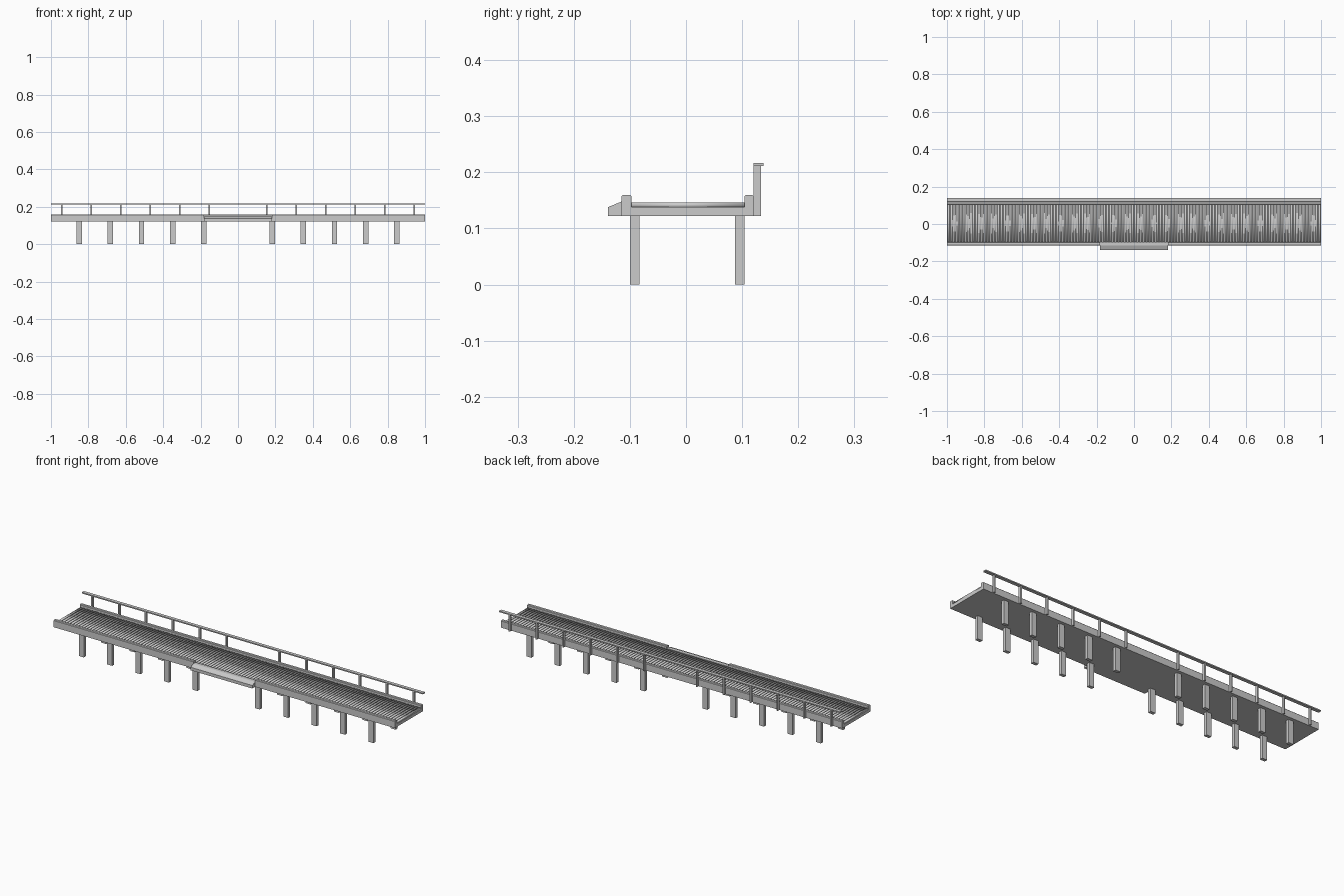
import bpy, bmesh

if "Cube" in bpy.data.objects:
    bpy.data.objects.remove(bpy.data.objects["Cube"])

grey = bpy.data.materials.new("weathered_grey")
grey.diffuse_color = (0.6, 0.6, 0.6, 1)
grey.use_nodes = True
grey.node_tree.nodes["Principled BSDF"].inputs["Base Color"].default_value = grey.diffuse_color


def add_mesh(name, bm):
    bmesh.ops.recalc_face_normals(bm, faces=bm.faces)
    me = bpy.data.meshes.new(name)
    bm.to_mesh(me)
    bm.free()
    me.materials.append(grey)
    ob = bpy.data.objects.new(name, me)
    bpy.context.collection.objects.link(ob)
    return ob


def box_into(bm, x0, x1, y0, y1, z0, z1):
    vs = bmesh.ops.create_cube(bm, size=1)["verts"]
    for v in vs:
        v.co.x = x1 if v.co.x > 0 else x0
        v.co.y = y1 if v.co.y > 0 else y0
        v.co.z = z1 if v.co.z > 0 else z0


def boxes(name, dims):
    bm = bmesh.new()
    for d in dims:
        box_into(bm, *d)
    return add_mesh(name, bm)


def extrude_x(name, profile, spans):
    """Extrude a (y, z) profile along each x span."""
    bm = bmesh.new()
    for x0, x1 in spans:
        face = bm.faces.new([bm.verts.new((x0, y, z)) for y, z in profile])
        new = bmesh.ops.extrude_face_region(bm, geom=[face], use_keep_orig=True)["geom"]
        for v in new:
            if isinstance(v, bmesh.types.BMVert):
                v.co.x = x1
    return add_mesh(name, bm)


def kerb_profile(y0, y1, z0=0.122, z1=0.16, c=0.003):
    return [(y0, z0), (y1, z0), (y1, z1 - c), (y1 - c, z1), (y0 + c, z1), (y0, z1 - c)]


# deck slab and crosswise planks with softly shaded edges
boxes("deck_slab", [(-1, 1, -0.098, 0.105, 0.122, 0.138)])
count, gap = 120, 0.007
pitch = 2 / count
planks = boxes("deck_planks", [(-1 + i * pitch + gap / 2, -1 + (i + 1) * pitch - gap / 2,
                                -0.098, 0.105, 0.137, 0.146) for i in range(count)])
for p in planks.data.polygons:
    p.use_smooth = True

# kerbs: the front one is open at the boarding step
extrude_x("back_kerb", kerb_profile(0.104, 0.121), [(-1, 1)])
extrude_x("front_kerb", kerb_profile(-0.115, -0.097), [(-1, -0.181), (0.181, 1)])

# sloping boarding step
extrude_x("boarding_step", [(-0.139, 0.122), (-0.097, 0.122), (-0.097, 0.148),
                            (-0.115, 0.148), (-0.139, 0.138)], [(-0.181, 0.181)])

# support legs
leg_x = [s * (0.183 + i * 0.1665) for s in (-1, 1) for i in range(5)]
boxes("support_legs", [(x - 0.0145, x + 0.0145, y - 0.0085, y + 0.0085, 0, 0.123)
                       for x in leg_x for y in (-0.091, 0.0955)])

# handrail on the back
post_x = [s * (0.155 + i * 0.1575) for s in (-1, 1) for i in range(6)]
boxes("rail_posts", [(x - 0.004, x + 0.004, 0.1205, 0.134, 0.122, 0.212) for x in post_x])
boxes("handrail", [(-1, 1, 0.12, 0.138, 0.211, 0.217)])
